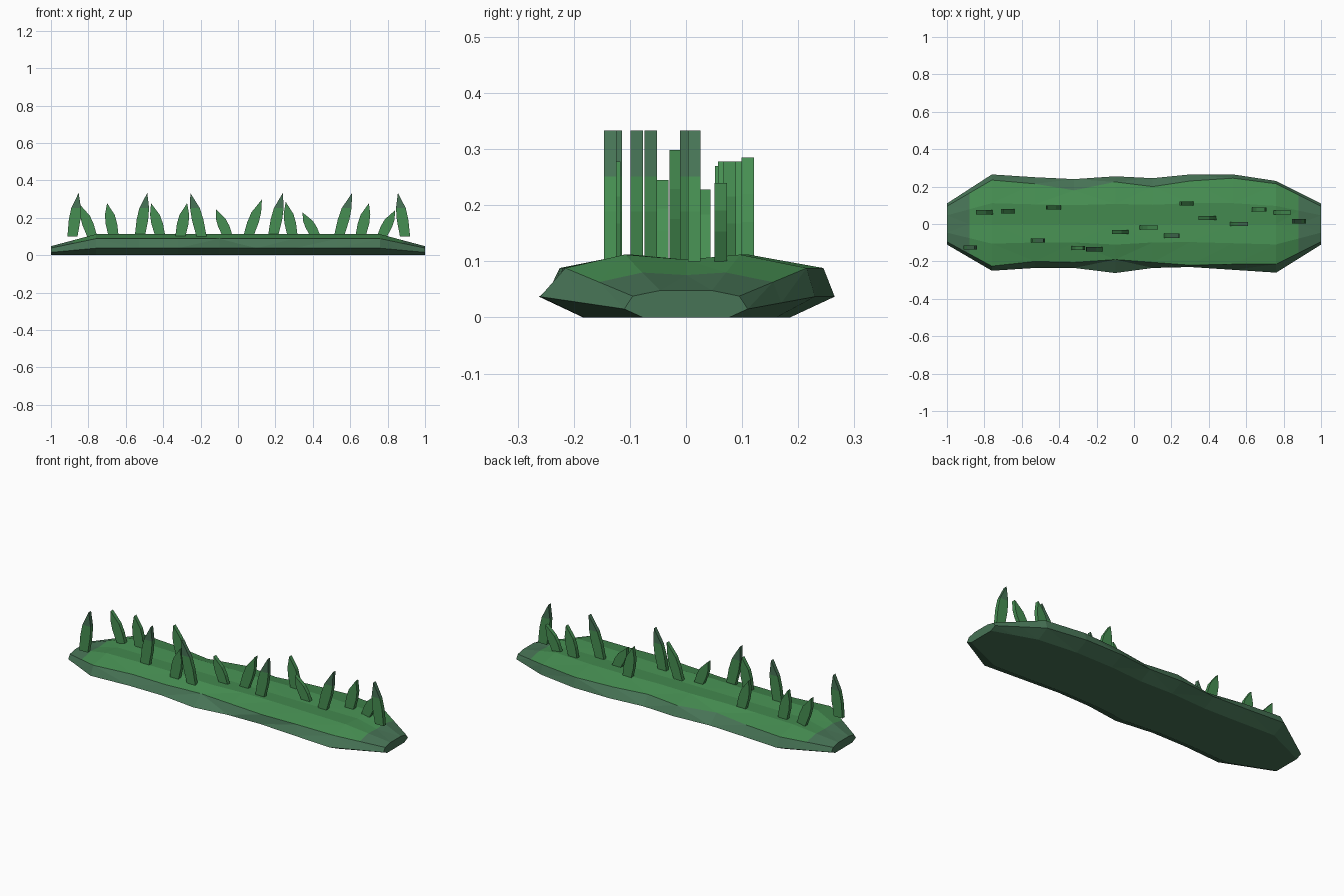
import bpy
import bmesh

if "Cube" in bpy.data.objects:
    bpy.data.objects.remove(bpy.data.objects["Cube"])


def material(name, color):
    m = bpy.data.materials.new(name)
    m.diffuse_color = (*color, 1)
    m.use_nodes = True
    m.node_tree.nodes["Principled BSDF"].inputs["Base Color"].default_value = m.diffuse_color
    return m


GRASS = material("grass green", (0.062, 0.275, 0.085))
MOSS = material("moss green", (0.063, 0.172, 0.092))


def finish(bm, name):
    bmesh.ops.recalc_face_normals(bm, faces=bm.faces)
    me = bpy.data.meshes.new(name)
    bm.to_mesh(me)
    bm.free()
    me.materials.append(GRASS)
    me.materials.append(MOSS)
    ob = bpy.data.objects.new(name, me)
    bpy.context.collection.objects.link(ob)
    return ob


# Ground mound: x, front rim, back rim, front shoulder, back shoulder
STATIONS = [
    (-1.00, -0.11, 0.11, -0.095, 0.095),
    (-0.76, -0.25, 0.265, -0.225, 0.235),
    (-0.53, -0.235, 0.25, -0.20, 0.215),
    (-0.32, -0.235, 0.24, -0.205, 0.18),
    (-0.10, -0.262, 0.255, -0.19, 0.225),
    (0.10, -0.235, 0.245, -0.205, 0.20),
    (0.30, -0.23, 0.265, -0.22, 0.23),
    (0.53, -0.245, 0.265, -0.215, 0.245),
    (0.76, -0.26, 0.23, -0.215, 0.215),
    (1.00, -0.11, 0.11, -0.095, 0.095),
]


def build_mound():
    bm = bmesh.new()
    rings = []
    for x, f, b, sf, sb in STATIONS:
        end = abs(x) > 0.9
        rim, shoulder, crest, mid = (0.015, 0.038, 0.048, 0.048) if end else (0.037, 0.088, 0.112, 0.103)
        pts = [(0.7 * f, 0), (f, rim), (sf, shoulder), (0.42 * f, crest), (0, mid),
               (0.42 * b, crest), (sb, shoulder), (b, rim), (0.7 * b, 0)]
        rings.append([bm.verts.new((x, y, z)) for y, z in pts])
    n = len(rings[0])
    for r, s in zip(rings, rings[1:]):
        for i in range(n):
            j = (i + 1) % n
            face = bm.faces.new((r[i], r[j], s[j], s[i]))
            face.material_index = 0 if 2 <= i <= 5 else 1
    for r in (rings[0], rings[-1]):
        bm.faces.new(r).material_index = 1
    # Mossy patches at the sloping ends
    for x in (-0.88, 0.88):
        bmesh.ops.bisect_plane(bm, geom=bm.verts[:] + bm.edges[:] + bm.faces[:],
                               plane_co=(x, 0, 0), plane_no=(1, 0, 0))
    for face in bm.faces:
        if abs(face.calc_center_median().x) > 0.88:
            face.material_index = 1
    bmesh.ops.triangulate(bm, faces=bm.faces)
    finish(bm, "ground_mound")


# Grass blades: base x, y, tip x, tip z
BLADES = [
    (-0.885, -0.125, -0.852, 0.333), (-0.780, 0.063, -0.845, 0.270),
    (-0.665, 0.068, -0.700, 0.278), (-0.525, -0.088, -0.485, 0.333),
    (-0.415, 0.088, -0.465, 0.278), (-0.308, -0.128, -0.272, 0.278),
    (-0.195, -0.135, -0.255, 0.333), (-0.055, -0.042, -0.118, 0.245),
    (0.055, -0.018, 0.128, 0.298), (0.187, -0.063, 0.240, 0.333),
    (0.292, 0.110, 0.255, 0.285), (0.415, 0.033, 0.345, 0.228),
    (0.540, 0.000, 0.610, 0.333), (0.655, 0.078, 0.700, 0.278),
    (0.770, 0.062, 0.840, 0.240), (0.893, 0.015, 0.855, 0.333),
]


def build_blade(k, x, y, tip_x, tip_z):
    z0 = 0.1
    height = tip_z - z0
    tall = tip_z > 0.32
    lean = tip_x - x
    # Leaf outline from base to widest point to tip
    widths = [(0.0, 0.027), (0.38, 0.031), (0.65, 0.026)]
    bm = bmesh.new()
    rows = []
    for t, w in widths:
        cx, z = x + lean * t * 0.9, z0 + height * t
        rows.append([bm.verts.new((cx + sx * w, y + sy * 0.011, z))
                     for sx, sy in ((-1, -1), (1, -1), (1, 1), (-1, 1))])
    tip = [bm.verts.new((tip_x, y + s * 0.011, tip_z)) for s in (-1, 1)]
    bm.faces.new(rows[0])
    for a, b in zip(rows, rows[1:]):
        for i in range(4):
            j = (i + 1) % 4
            bm.faces.new((a[i], a[j], b[j], b[i]))
    p = rows[-1]
    top = [bm.faces.new((p[0], p[1], tip[0])), bm.faces.new((p[2], p[3], tip[1])),
           bm.faces.new((p[1], p[2], tip[1], tip[0])), bm.faces.new((p[3], p[0], tip[0], tip[1]))]
    for face in top:
        face.material_index = 1 if tall else 0
    finish(bm, f"grass_blade_{k:02d}")


build_mound()
for k, blade in enumerate(BLADES, 1):
    build_blade(k, *blade)
